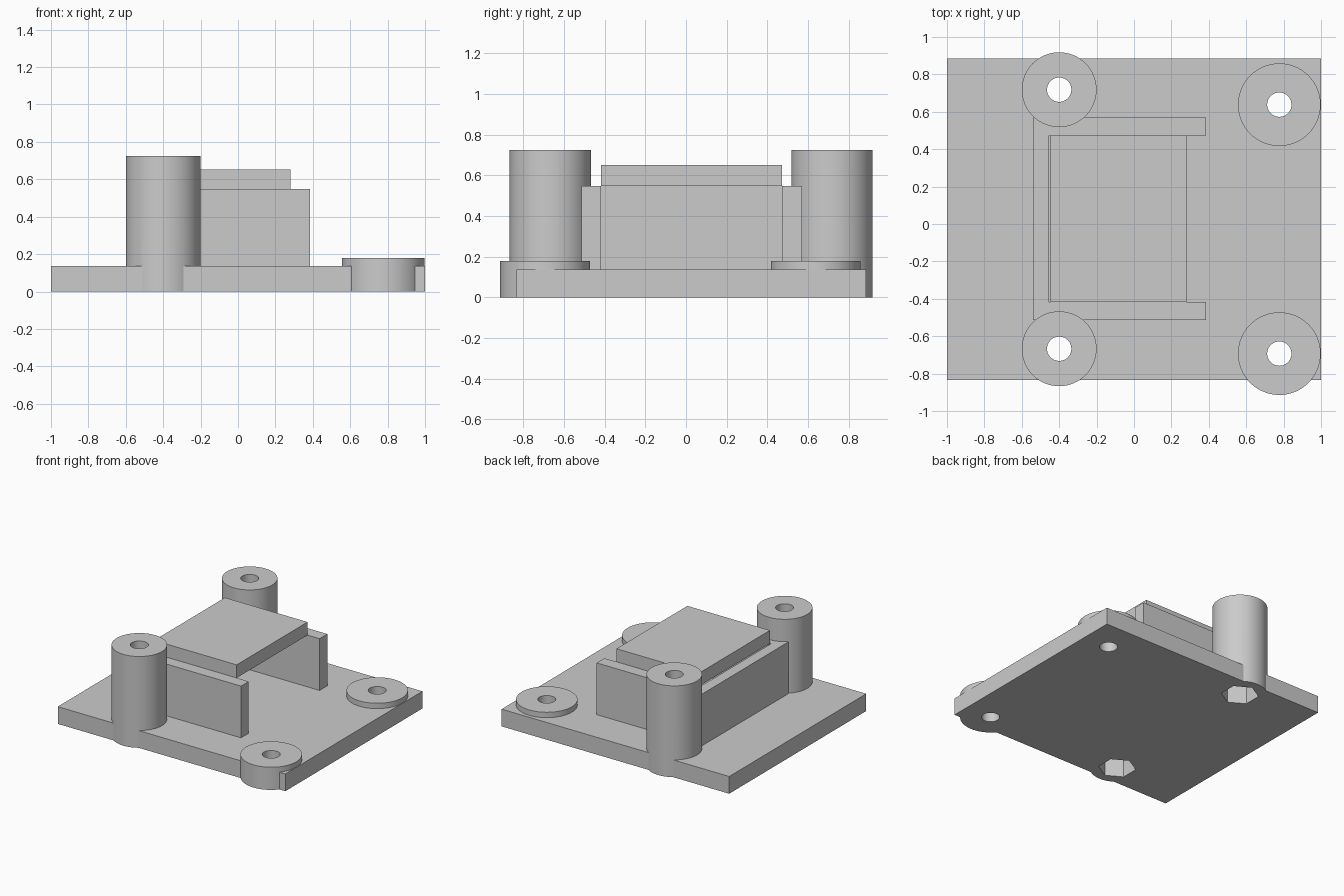
import bpy
import math

if "Cube" in bpy.data.objects:
    bpy.data.objects.remove(bpy.data.objects["Cube"])

grey = bpy.data.materials.new("plain grey")
grey.diffuse_color = (0.6, 0.6, 0.6, 1)
grey.use_nodes = True
grey.node_tree.nodes["Principled BSDF"].inputs["Base Color"].default_value = grey.diffuse_color

PLATE_TOP = 0.137
WALL_TOP = 0.548
POSTS = [(-0.4, -0.667), (-0.4, 0.718)]
BOSSES = [(0.777, -0.693), (0.777, 0.638)]


def box(name, x0, x1, y0, y1, z0, z1):
    bpy.ops.mesh.primitive_cube_add(
        size=1, location=((x0 + x1) / 2, (y0 + y1) / 2, (z0 + z1) / 2))
    ob = bpy.context.object
    ob.name = name
    ob.scale = (x1 - x0, y1 - y0, z1 - z0)
    bpy.ops.object.transform_apply(location=True, rotation=True, scale=True)
    ob.data.materials.append(grey)
    return ob


def cylinder(name, xy, r, z0, z1, sides=64, turn=0.0):
    bpy.ops.mesh.primitive_cylinder_add(
        vertices=sides, radius=r, depth=z1 - z0,
        location=(xy[0], xy[1], (z0 + z1) / 2), rotation=(0, 0, turn))
    ob = bpy.context.object
    ob.name = name
    bpy.ops.object.transform_apply(location=True, rotation=True, scale=True)
    ob.data.materials.append(grey)
    return ob


def combine(target, tool, operation):
    bpy.ops.object.select_all(action='DESELECT')
    bpy.context.view_layer.objects.active = target
    target.select_set(True)
    mod = target.modifiers.new(operation.lower(), 'BOOLEAN')
    mod.operation = operation
    mod.solver = 'EXACT'
    mod.object = tool
    bpy.ops.object.modifier_apply(modifier=mod.name)
    bpy.data.objects.remove(tool, do_unlink=True)


# Base plate
base = box("mounting_base", -1, 1, -0.834, 0.886, 0, PLATE_TOP)

# Three-sided tray: back wall and two side walls, sunk into the plate
for name, x0, x1, y0, y1 in (
        ("back_wall", -0.54, -0.455, -0.513, 0.57),
        ("front_side_wall", -0.54, 0.386, -0.513, -0.417),
        ("rear_side_wall", -0.54, 0.386, 0.473, 0.57)):
    combine(base, box(name, x0, x1, y0, y1, 0.05, WALL_TOP), 'UNION')

# Tall posts and low round bosses
for xy in POSTS:
    combine(base, cylinder("post", xy, 0.2, 0, 0.725), 'UNION')
for xy in BOSSES:
    combine(base, cylinder("boss", xy, 0.221, 0, 0.18), 'UNION')

# Screw holes through everything, hexagonal nut pockets under the posts
for xy in POSTS + BOSSES:
    combine(base, cylinder("hole", xy, 0.065, -0.1, 0.9, 48), 'DIFFERENCE')
for xy in POSTS:
    combine(base, cylinder("nut_pocket", xy, 0.137, -0.1, 0.17, 6, 0.0), 'DIFFERENCE')

bpy.ops.object.select_all(action='DESELECT')
bpy.context.view_layer.objects.active = base
base.select_set(True)
bpy.ops.object.shade_smooth_by_angle(angle=math.radians(30))

# Raised slab resting between the tops of the walls
box("top_slab", -0.446, 0.28, -0.417, 0.473, WALL_TOP, 0.652)
